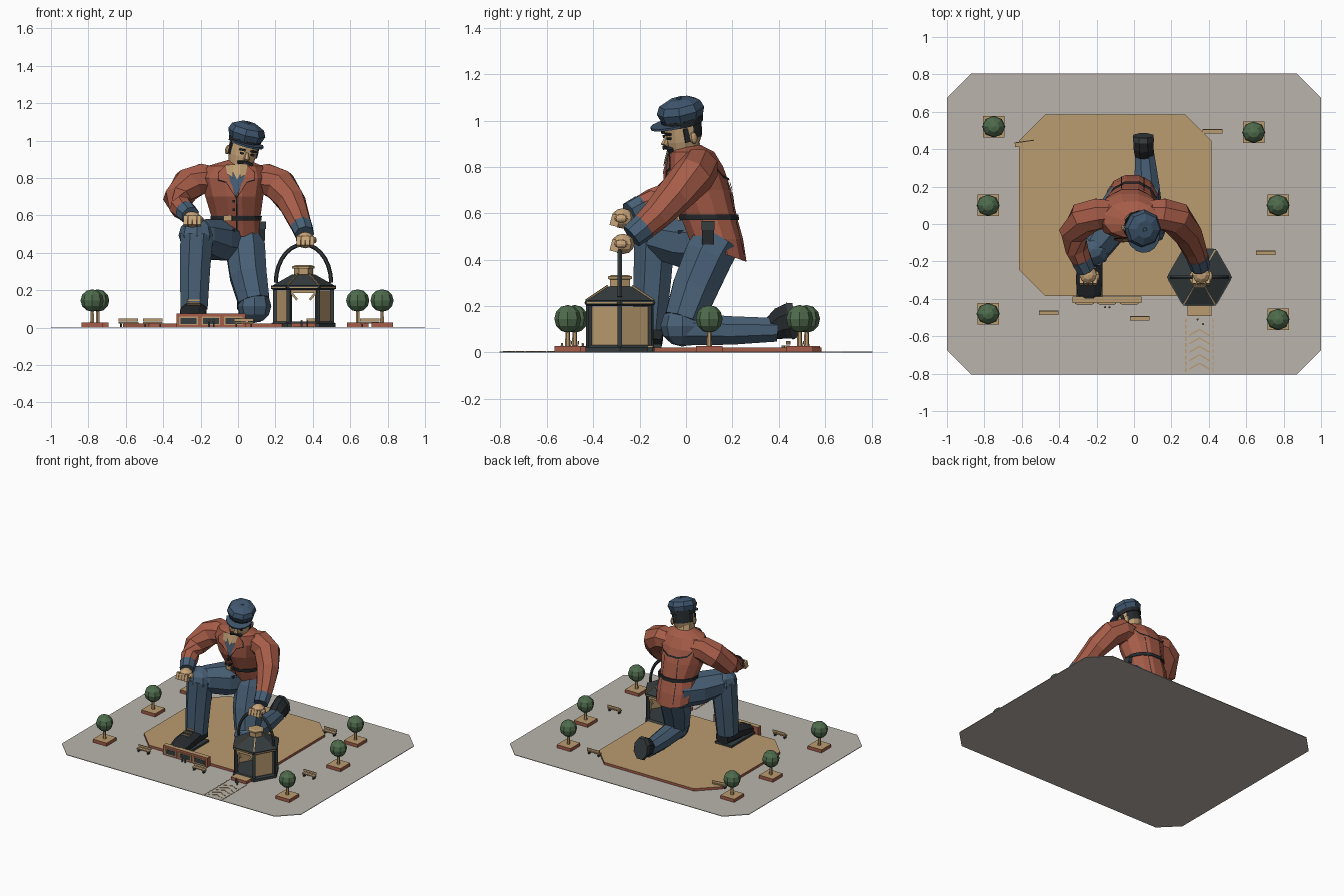
import bpy, bmesh, math
from mathutils import Matrix, Vector
from mathutils.bvhtree import BVHTree

if "Cube" in bpy.data.objects:
    bpy.data.objects.remove(bpy.data.objects["Cube"])

X, Y, Z = Vector((1, 0, 0)), Vector((0, 1, 0)), Vector((0, 0, 1))
IDENTITY = Matrix.Identity(4)


def paint(name, code):
    def linear(c):
        return ((c + .055) / 1.055) ** 2.4
    colour = [linear(b / 255) for b in bytes.fromhex(code)] + [1]
    mat = bpy.data.materials.new(name)
    mat.use_nodes = True
    mat.diffuse_color = colour
    bsdf = next(n for n in mat.node_tree.nodes if n.type == "BSDF_PRINCIPLED")
    bsdf.inputs["Base Color"].default_value = colour
    bsdf.inputs["Roughness"].default_value = .9
    return mat


paving = paint("paving grey", "bab4ac")
sand = paint("sand", "bb9c70")
brick = paint("brick red", "a65c48")
denim = paint("denim blue", "486076")
navy = paint("cap navy", "3f566e")
iron = paint("iron grey", "363d3f")
black = paint("soft black", "25292c")
skin = paint("skin", "c8a57a")
leaf = paint("leaf green", "4f6c4d")


def finish(name, bm, mat, top=None, frame=IDENTITY):
    """Turn a bmesh into an object; upward faces may take a second colour."""
    bmesh.ops.recalc_face_normals(bm, faces=bm.faces)
    for face in bm.faces:
        face.material_index = int(top is not None and face.normal.z > .9)
    mesh = bpy.data.meshes.new(name)
    bm.to_mesh(mesh)
    bm.free()
    mesh.materials.append(mat)
    if top:
        mesh.materials.append(top)
    obj = bpy.data.objects.new(name, mesh)
    obj.matrix_world = frame
    bpy.context.collection.objects.link(obj)
    return obj


def box(name, centre, size, mat, turn=0, axis="Z", top=None, frame=IDENTITY):
    bm = bmesh.new()
    place = Matrix.Translation(centre) @ Matrix.Rotation(math.radians(turn), 4, axis)
    bmesh.ops.create_cube(bm, size=1, matrix=place @ Matrix.Diagonal((*size, 1)))
    return finish(name, bm, mat, top, frame)


def ball(name, centre, size, mat, frame=IDENTITY):
    bm = bmesh.new()
    bmesh.ops.create_uvsphere(bm, u_segments=8, v_segments=6, radius=1,
                              matrix=Matrix.Translation(centre) @ Matrix.Diagonal((*size, 1)))
    return finish(name, bm, mat, None, frame)


def loft(name, rings, mat, sides=8, ref=X, level=False, spin=.5, frame=IDENTITY):
    """Skin elliptical rings (x, y, z, width, depth) along a path."""
    bm, loops = bmesh.new(), []
    points = [Vector(r[:3]) for r in rings]
    for i, ring in enumerate(rings):
        along = points[min(i + 1, len(rings) - 1)] - points[max(i - 1, 0)]
        along = Z if level else along.normalized()
        u = (ref - along * ref.dot(along)).normalized()
        v = along.cross(u)
        angles = [math.tau * (k + spin) / sides for k in range(sides)]
        loops.append([bm.verts.new(points[i] + u * ring[3] * math.cos(a) + v * ring[-1] * math.sin(a))
                      for a in angles])
    for a, b in zip(loops, loops[1:]):
        for k in range(sides):
            j = (k + 1) % sides
            bm.faces.new((a[k], a[j], b[j], b[k]))
    bm.faces.new(loops[0])
    bm.faces.new(loops[-1])
    return finish(name, bm, mat, None, frame)


def slab(name, outline, low, high, mat, top=None, frame=IDENTITY):
    bm = bmesh.new()
    face = bm.faces.new([bm.verts.new((x, y, low)) for x, y in outline])
    up = bmesh.ops.extrude_face_region(bm, geom=[face])["geom"]
    bmesh.ops.translate(bm, verts=[g for g in up if isinstance(g, bmesh.types.BMVert)], vec=Z * (high - low))
    return finish(name, bm, mat, top, frame)


def chamfered(cx, cy, w, d, cut):
    corner = [(w, d - cut), (w - cut, d)]
    half = corner + [(-x, y) for x, y in reversed(corner)]
    return [(cx + x, cy + y) for x, y in half + [(-x, -y) for x, y in half]]


def applique(name, target, polygons, mat, side=-1, lift=.007):
    """Press flat (x, z) cloth shapes onto the front or back of a part."""
    tree = BVHTree.FromPolygons([v.co for v in target.data.vertices], [p.vertices for p in target.data.polygons])
    bm = bmesh.new()
    for polygon in polygons:
        hits = [tree.ray_cast(Vector((x, side, z)), -Y * side)[0] for x, z in polygon]
        if None not in hits:
            bm.faces.new([bm.verts.new(h + Y * side * lift) for h in hits])
    return finish(name, bm, mat)


def line(points, width):
    return [[a, b, (b[0], b[1] + width), (a[0], a[1] + width)] for a, b in zip(points, points[1:])]


# Ground, plaza and low front wall
slab("ground_plate", chamfered(0, 0, 1, .805, .13), 0, .004, paving)
slab("plaza", chamfered(-.1, .1, .515, .485, .14), .004, .022, brick, sand)
box("front_wall", (-.145, -.405, .038), (.37, .035, .075), brick, top=sand)
for k in (-1, 0, 1):
    box("wall_frame", (-.145 + k * .12, -.424, .036), (.1, .006, .045), sand)
    box("wall_panel", (-.145 + k * .12, -.427, .036), (.085, .006, .032), iron)

# Planters with trees
for x, y in ((-.75, .52), (-.78, .1), (-.78, -.48), (.64, .49), (.77, .1), (.77, -.51)):
    box("planter", (x, y, .015), (.115, .115, .026), brick, top=sand)
    loft("tree_trunk", [(x, y, .02, .012), (x, y, .11, .009)], sand, 6)
    ball("tree_crown", (x, y, .145), (.062, .058, .06), leaf)

# Benches
for x, y, turn in ((-.585, .43, 8), (.42, .495, 0), (.705, -.155, 0), (.03, -.505, 0), (-.455, -.475, 0)):
    spot = Matrix.Translation((x, y, .004)) @ Matrix.Rotation(math.radians(turn), 4, "Z")
    box("bench_seat", (0, 0, .022), (.105, .024, .007), sand, frame=spot)
    box("bench_back", (0, .011, .038), (.105, .005, .016), sand, frame=spot)
    for s in (-.04, .04):
        box("bench_leg", (s, 0, .01), (.008, .022, .02), iron, frame=spot)

# Tiny visitors
for x, y in ((.34, -.51), (.37, -.535), (-.155, -.445), (-.13, -.445)):
    loft("visitor_body", [(x, y, .004, .005), (x, y, .03, .006)], denim, 6)
    ball("visitor_head", (x, y, .036), (.005, .005, .006), skin)

# Footpath with chevrons
for k in range(9):
    for x in (.277, .423):
        box("path_dash", (x, -.515 - k * .033, .005), (.006, .022, .004), sand)
for k in range(5):
    for s in (-1, 1):
        box("path_chevron", (.35 + s * .027, -.58 - k * .045, .005), (.062, .007, .004), sand, -s * 30)
box("lantern_step", (.35, -.46, .014), (.13, .065, .024), brick, top=sand)

# Lantern house
LX, LY = .35, -.285


def hexagon(name, levels, mat):
    return loft(name, [(LX, LY, z, r) for z, r in levels], mat, 6, level=True, spin=0)


hexagon("lantern_base", [(.004, .172), (.022, .172), (.032, .158)], iron)
hexagon("lantern_eave", [(.2, .158), (.208, .174), (.224, .174)], iron)
hexagon("lantern_roof", [(.224, .168), (.284, .062)], iron)
hexagon("lantern_chimney", [(.28, .05), (.315, .05), (.317, .06), (.328, .06), (.334, .04)], sand)
for k in range(6):
    post = Matrix.Translation((LX, LY, 0)) @ Matrix.Rotation(math.radians(60 * k), 4, "Z")
    box("lantern_post", (.152, 0, .115), (.02, .02, .18), iron, frame=post)
    if k % 3:
        loft("roof_ridge", [(.168, 0, .226, .005), (.062, 0, .287, .005)], sand, 4, Y, frame=post)
    wall = post @ Matrix.Rotation(math.radians(30), 4, "Z")
    box("eave_trim", (.15, 0, .214), (.006, .15, .007), sand, frame=wall)
    if k % 3 != 1:
        box("lantern_panel", (.127, 0, .115), (.008, .135, .165), sand, frame=wall)
    else:
        box("door_lintel", (.13, 0, .192), (.012, .14, .016), sand, frame=wall)
        for s in (-1, 1):
            box("door_brace", (.13, s * .05, .168), (.01, .05, .012), sand, s * 50, "X", frame=wall)
arc = [(LX + .148 * math.cos(a), LY, .24 + .205 * math.sin(a), .011)
       for a in [math.pi * k / 14 for k in range(15)]]
loft("lantern_handle", arc, iron, 6, Y)

# Jacket, with the hem dipping at the back
jacket = loft("jacket", [(-.01, .15, .43, .138, .115), (-.01, .13, .49, .142, .12), (-.01, .1, .58, .133, .125),
                         (-.02, .06, .7, .16, .14), (-.025, .04, .8, .185, .125),
                         (-.015, .025, .865, .15, .1), (0, .01, .895, .06, .055)], brick, 12, level=True)
for v in jacket.data.vertices:
    if v.co.z < .45:
        v.co.z -= .35 * (v.co.y - .15)
loft("belt", [(-.01, .1, .572, .141, .133), (-.01, .097, .596, .142, .134)], black, 12, level=True)
box("belt_buckle", (-.055, -.03, .584), (.045, .012, .03), sand, -8)
box("belt_pouch", (.128, .095, .515), (.034, .05, .1), black)
box("pouch_flap", (.132, .095, .548), (.036, .056, .04), iron)
applique("shirt", jacket, [[(-.06, .865), (.05, .865), (.03, .79), (-.01, .7), (-.045, .79)]], denim, lift=.009)
applique("neck_opening", jacket, [[(-.045, .872), (.035, .872), (-.005, .79)]], skin, lift=.014)
for s in (-1, 1):
    def mirrored(pairs):
        return [[(-.008 + s * x, z) for x, z in pairs]]
    applique("shirt_collar", jacket, mirrored([(.02, .872), (.058, .868), (.05, .82), (.018, .8)]), sand, lift=.017)
    applique("lapel_edge", jacket, mirrored([(.05, .874), (.1, .83), (.1, .787), (.055, .775), (0, .688)]), black, lift=.016)
    applique("lapel", jacket, mirrored([(.056, .872), (.095, .83), (.095, .793), (.055, .781), (.006, .7)]), brick, lift=.019)
applique("jacket_placket", jacket, [[(-.01, .5), (-.004, .5), (-.004, .7), (-.01, .7)]], black)
for z in (.63, .675, .52):
    box("jacket_button", (-.022, -.078 + max(.65 - z, 0) * .45, z), (.014, .03, .014), black)
applique("back_yoke", jacket, line([(-.15, .79), (-.12, .755), (-.06, .74), (.02, .74), (.08, .755), (.11, .79)], .012), black, 1)
for x in (-.07, .05):
    applique("back_seam", jacket, [[(x, a), (x + .005, a), (x + .005, b), (x, b)]
                                   for a, b in ((.42, .57), (.6, .69), (.7, .735))], black, 1)

# Arms, cuffs and hands
loft("right_sleeve", [(-.1, .06, .79, .07), (-.19, .055, .795, .088), (-.265, .03, .765, .092),
                      (-.325, -.05, .685, .078), (-.305, -.14, .645, .064), (-.275, -.2, .62, .055)], brick, 8, Y)
loft("right_cuff", [(-.282, -.19, .625, .058), (-.255, -.245, .598, .052)], denim, 8, Y)
loft("left_sleeve", [(.06, .06, .79, .07), (.15, .055, .795, .088), (.225, .03, .76, .092),
                     (.285, -.05, .675, .08), (.32, -.13, .59, .066), (.343, -.19, .535, .057)], brick, 8, Y)
loft("left_cuff", [(.34, -.18, .545, .06), (.355, -.235, .5, .053)], denim, 8, Y)
for side, x, z in (("right", -.245, .578), ("left", .36, .468)):
    ball(side + "_hand", (x, -.272, z), (.05, .05, .044), skin)
    for k in range(4):
        box(side + "_finger", (x - .036 + k * .024, -.306, z - .008), (.021, .036, .05), skin, -15, "X")
    ball(side + "_thumb", (x + .045, -.28, z), (.016, .03, .018), skin)

# Standing right leg
loft("right_thigh", [(-.03, .14, .47, .12), (-.12, .01, .47, .115), (-.2, -.11, .49, .095), (-.22, -.14, .5, .08)], denim)
ball("right_knee", (-.22, -.135, .495), (.098, .092, .09), denim)
loft("right_shin", [(-.22, -.135, .5, .095), (-.23, -.145, .32, .088), (-.235, -.16, .1, .078)], denim)
loft("right_boot", [(-.23, -.1, .075, .055, .05), (-.235, -.2, .085, .072, .063),
                    (-.24, -.3, .072, .077, .05), (-.24, -.375, .055, .068, .034), (-.24, -.4, .05, .045, .025)], black)
box("right_sole", (-.238, -.25, .029), (.14, .29, .016), iron)
for k in range(3):
    box("boot_lace", (-.238, -.23 - k * .03, .145 - k * .011), (.07, .008, .008), sand)

# Kneeling left leg
loft("left_thigh", [(.03, .14, .49, .11), (.04, .1, .42, .113), (.055, .04, .28, .106), (.085, -.01, .14, .09)], denim)
ball("left_knee", (.088, -.015, .115), (.09, .095, .09), denim)
loft("left_shin", [(.088, -.01, .1, .08, .075), (.07, .2, .095, .072, .066), (.055, .39, .098, .055)], denim)
loft("left_boot", [(.055, .36, .098, .052, .05), (.052, .41, .125, .058, .075), (.05, .45, .135, .058, .085)], black)
loft("left_sole", [(.05, .445, .135, .061, .088), (.05, .472, .14, .058, .08)], iron)

# Neck and head, turned down towards the lantern
loft("neck", [(0, .02, .85, .055), (.005, .0, .93, .055)], skin)
head = Matrix.Translation((0, .012, .852))
for degrees, axis in ((10, "Y"), (20, "Z"), (11, "X")):
    head = head @ Matrix.Rotation(math.radians(degrees), 4, axis)
face = loft("head", [(0, -.035, .004, .04, .038), (0, -.02, .03, .064, .066), (0, -.008, .08, .076, .082),
                     (0, -.004, .115, .078, .082), (0, 0, .165, .078, .082)], skin, 12, level=True, frame=head)
face.data.materials.append(black)
for p in face.data.polygons:
    p.material_index = int(p.center.z > .09 and p.center.y > .01)
loft("nose", [(0, -.08, .108, .008, .01), (0, -.098, .078, .016, .018), (0, -.09, .066, .012)], skin, 6, level=True, frame=head)
for s in (-1, 1):
    box("eye", (s * .03, -.084, .1), (.02, .012, .009), black, s * 15, frame=head)
    box("eyebrow", (s * .032, -.086, .12), (.034, .014, .009), black, s * 15, frame=head)
    box("moustache", (s * .02, -.088, .054), (.044, .02, .015), black, s * 16, "Y", frame=head)
    box("sideburn", (s * .077, -.018, .105), (.008, .022, .06), black, frame=head)
    ball("ear", (s * .08, .01, .088), (.012, .018, .026), skin, head)
box("mouth", (0, -.083, .036), (.03, .008, .005), brick, frame=head)

# Flat cap with visor
loft("cap_band", [(0, 0, .14, .085, .089), (0, 0, .168, .088, .092)], black, 12, level=True, frame=head)
loft("cap_crown", [(0, 0, .165, .088, .092), (0, 0, .2, .102, .104), (0, .002, .232, .088, .09),
                   (0, .004, .252, .045, .048)], navy, 8, level=True, frame=head)
ball("cap_button", (0, .004, .253), (.012, .012, .006), navy, head)
visor = [(.09 * math.cos(a), -.04 - .105 * math.sin(a)) for a in [math.pi * k / 8 for k in range(9)]]
slab("cap_visor", visor, .146, .156, navy, frame=head)
